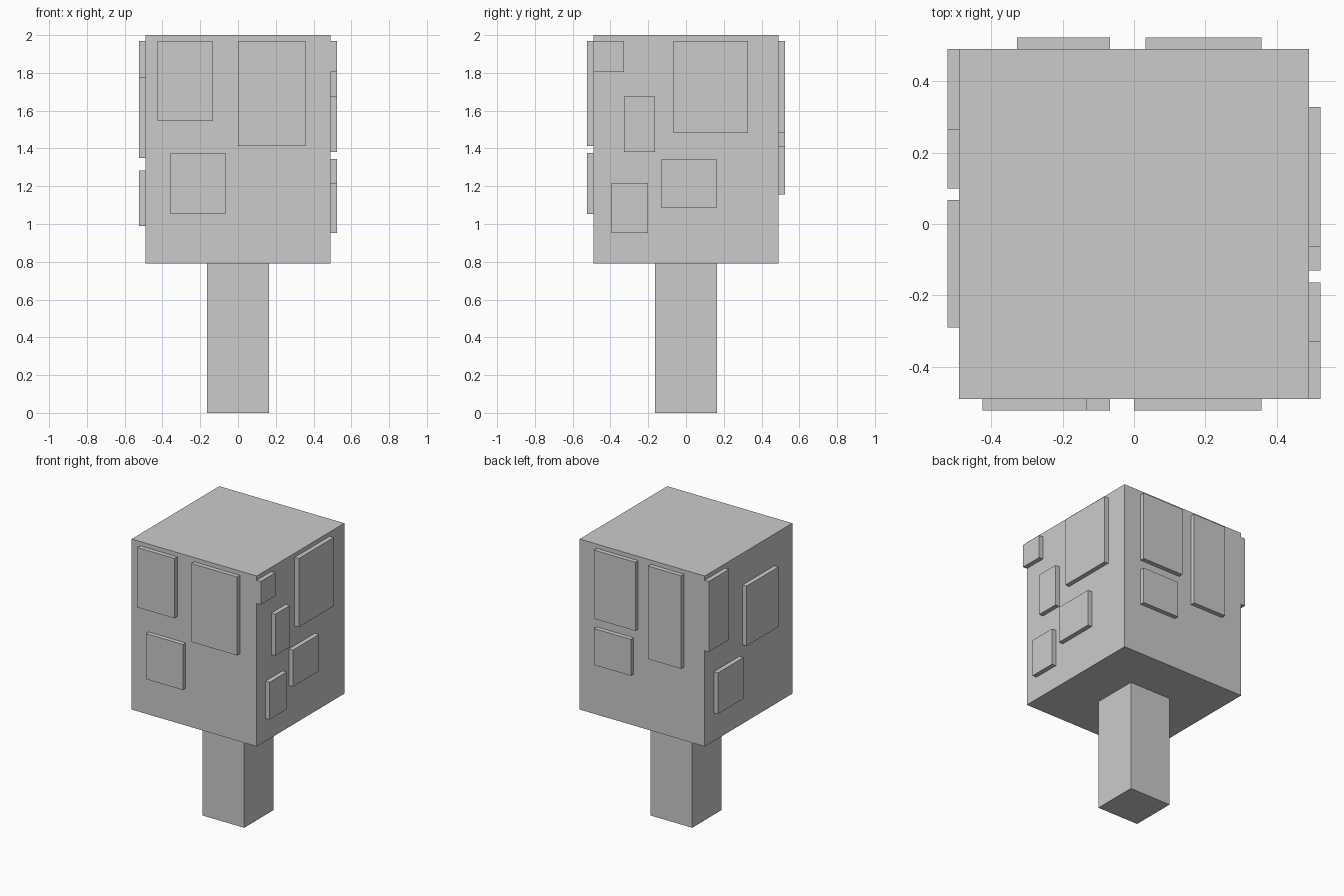
import bpy

if "Cube" in bpy.data.objects:
    bpy.data.objects.remove(bpy.data.objects["Cube"])

W = 0.491     # half width of the crown
OUT = 0.523   # outer plane of the raised leaf patches


def box(name, x, y, z):
    """Axis-aligned box from (min, max) ranges."""
    bpy.ops.mesh.primitive_cube_add(size=1, location=[(r[0] + r[1]) / 2 for r in (x, y, z)])
    ob = bpy.context.object
    ob.name = name
    ob.scale = [r[1] - r[0] for r in (x, y, z)]
    bpy.ops.object.transform_apply(location=False, rotation=False, scale=True)
    return ob


# Trunk and crown
box("trunk", (-0.163, 0.163), (-0.163, 0.163), (0, 0.79))
box("crown", (-W, W), (-W, W), (0.79, 2.0))

# Leaf patches per side: (horizontal min, max, z min, max)
patches = {
    "front": [(-0.425, -0.133, 1.545, 1.97), (0, 0.358, 1.413, 1.97),
              (-0.358, -0.067, 1.054, 1.377)],
    "back": [(0.032, 0.358, 1.483, 1.97), (0.067, 0.358, 1.155, 1.413),
             (-0.328, -0.067, 1.31, 1.97)],
    "right": [(-W, -0.328, 1.805, 1.97), (-0.328, -0.164, 1.38, 1.675),
              (-0.065, 0.328, 1.483, 1.97), (-0.13, 0.162, 1.085, 1.345),
              (-0.395, -0.2, 0.953, 1.217)],
    "left": [(0.265, W, 1.47, 1.97), (-0.29, 0.067, 1.35, 1.775),
             (0.1, 0.39, 0.99, 1.282)],
}
for side, rects in patches.items():
    depth = (W, OUT) if side in ("right", "back") else (-OUT, -W)
    for i, (a, b, z0, z1) in enumerate(rects, 1):
        name = f"leaf_patch_{side}_{i}"
        if side in ("front", "back"):
            box(name, (a, b), depth, (z0, z1))
        else:
            box(name, depth, (a, b), (z0, z1))
